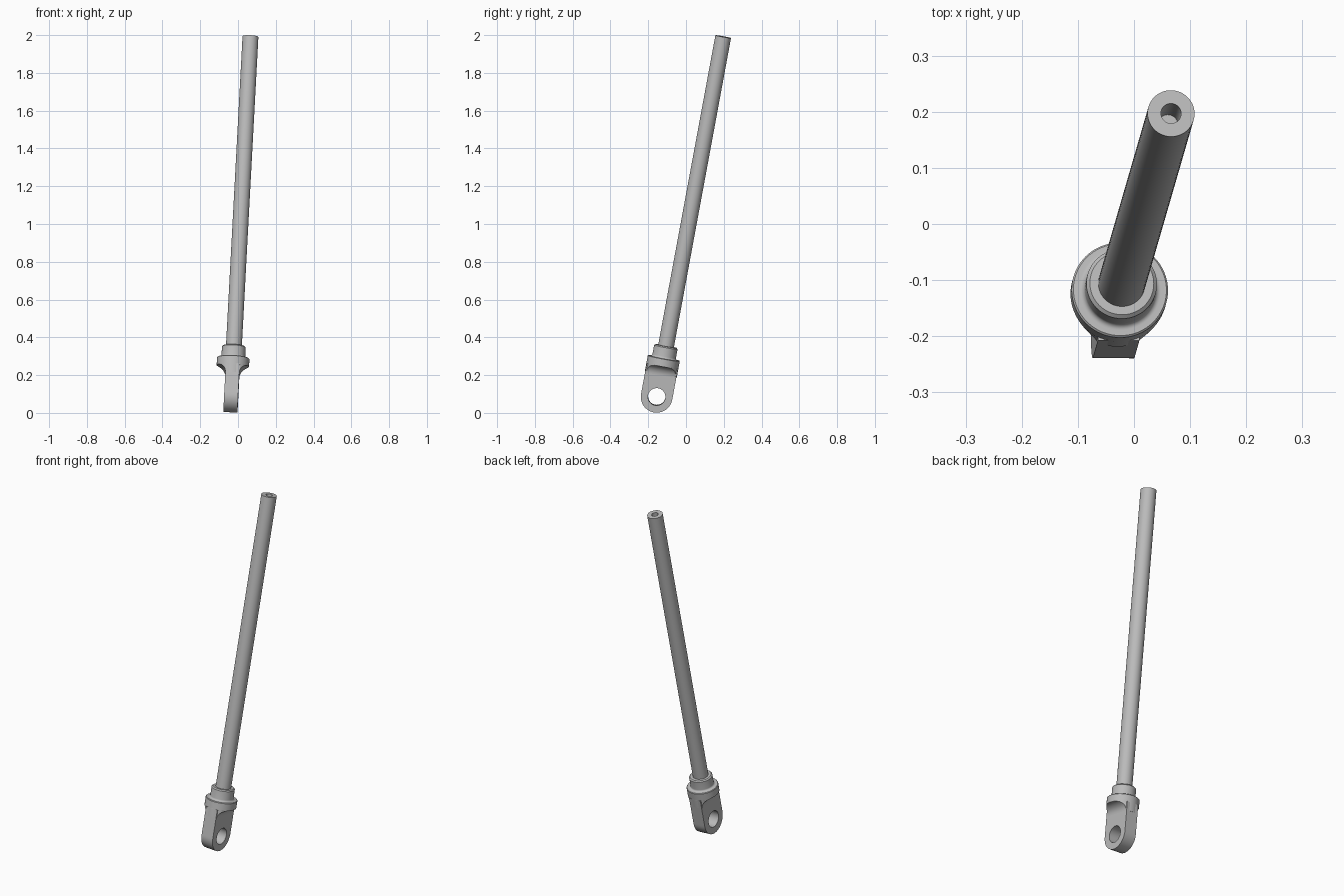
import bpy, bmesh, math
from mathutils import Vector, Matrix

old = bpy.data.objects.get("Cube")
if old:
    bpy.data.objects.remove(old, do_unlink=True)

metal = bpy.data.materials.new("light grey metal")
metal.use_nodes = True
GREY = (0.5, 0.5, 0.5, 1)
metal.diffuse_color = GREY
metal.node_tree.nodes["Principled BSDF"].inputs["Base Color"].default_value = GREY

# Leaning frame: origin at the eye centre, local z along the rod
eye = Vector((-0.036, -0.155, 0.087))
tip = Vector((0.066, 0.197, 1.992))
length = (tip - eye).length
az = (tip - eye).normalized()
ax = (Vector((1, 0, 0)) - az * az.x).normalized()
ay = az.cross(ax)
frame = Matrix.Translation(eye) @ Matrix((ax, ay, az)).transposed().to_4x4()

FLANGE_R = 0.086
TANG_HALF = 0.037
TANG_W = 0.084
FLANGE_Z = 0.165
SEG = 64


def finish(name, bm):
    bmesh.ops.remove_doubles(bm, verts=bm.verts, dist=1e-5)
    bmesh.ops.recalc_face_normals(bm, faces=bm.faces)
    bm.transform(frame)
    mesh = bpy.data.meshes.new(name)
    bm.to_mesh(mesh)
    bm.free()
    mesh.materials.append(metal)
    obj = bpy.data.objects.new(name, mesh)
    bpy.context.collection.objects.link(obj)
    bpy.ops.object.select_all(action='DESELECT')
    obj.select_set(True)
    bpy.context.view_layer.objects.active = obj
    bpy.ops.object.shade_smooth_by_angle(angle=math.radians(30))


def loft(name, loops, closed=False):
    """Join loops of points with quads; cap the ends or close the ring."""
    bm = bmesh.new()
    rings = [[bm.verts.new(p) for p in loop] for loop in loops]
    pairs = list(zip(rings, rings[1:]))
    if closed:
        pairs.append((rings[-1], rings[0]))
    else:
        bm.faces.new(rings[0])
        bm.faces.new(rings[-1])
    n = len(rings[0])
    for a, b in pairs:
        for i in range(n):
            j = (i + 1) % n
            bm.faces.new((a[i], a[j], b[j], b[i]))
    finish(name, bm)


def lathe(name, profile):
    angles = [math.tau * i / SEG for i in range(SEG)]
    loft(name, [[(r * math.cos(a), r * math.sin(a), z) for a in angles]
                for r, z in profile])


# Long rod with a blind hole in its upper end
lathe("rod", [(0.042, 0.26), (0.042, length), (0.018, length),
              (0.018, length - 0.11)])

# Round flange with a stepped, chamfered collar
collar = [(FLANGE_R, FLANGE_Z), (FLANGE_R, 0.205), (0.083, 0.208)]
for i in range(7):
    a = math.pi / 2 * i / 6
    collar.append((0.073 - 0.01 * math.sin(a), 0.218 - 0.01 * math.cos(a)))
collar += [(0.063, 0.266), (0.057, 0.272)]
lathe("flange_and_collar", collar)

# Concave shoulders between the flat tang and the round flange
fillet = FLANGE_R - TANG_HALF
layers = []
for k in range(13):
    a = math.pi / 2 * k / 12
    half = TANG_HALF + fillet * (1 - math.cos(a))
    z = FLANGE_Z - fillet * (1 - math.sin(a))
    reach = math.asin(min(1, half / FLANGE_R))
    arc = [reach * (2 * i / 24 - 1) for i in range(25)]
    side = [(FLANGE_R * math.sin(t), FLANGE_R * math.cos(t), z) for t in arc]
    layers.append(side + [(-x, -y, z) for x, y, z in side])
loft("shoulders", layers)

# Flat tang with a rounded end and a cross hole
corner = math.atan2(FLANGE_Z, TANG_W)
angles = sorted([math.tau * i / SEG for i in range(SEG)]
                + [corner, math.pi - corner])


def outline(a):
    c, s = math.cos(a), math.sin(a)
    if s <= 1e-6:
        return TANG_W
    return min(TANG_W / max(abs(c), 1e-6), FLANGE_Z / s)


def tang_loop(x, radius):
    return [(x, radius(a) * math.cos(a), radius(a) * math.sin(a)) for a in angles]


def hole(a):
    return 0.046


loft("eye_tang", [tang_loop(-TANG_HALF, hole), tang_loop(-TANG_HALF, outline),
                  tang_loop(TANG_HALF, outline), tang_loop(TANG_HALF, hole)],
     closed=True)
